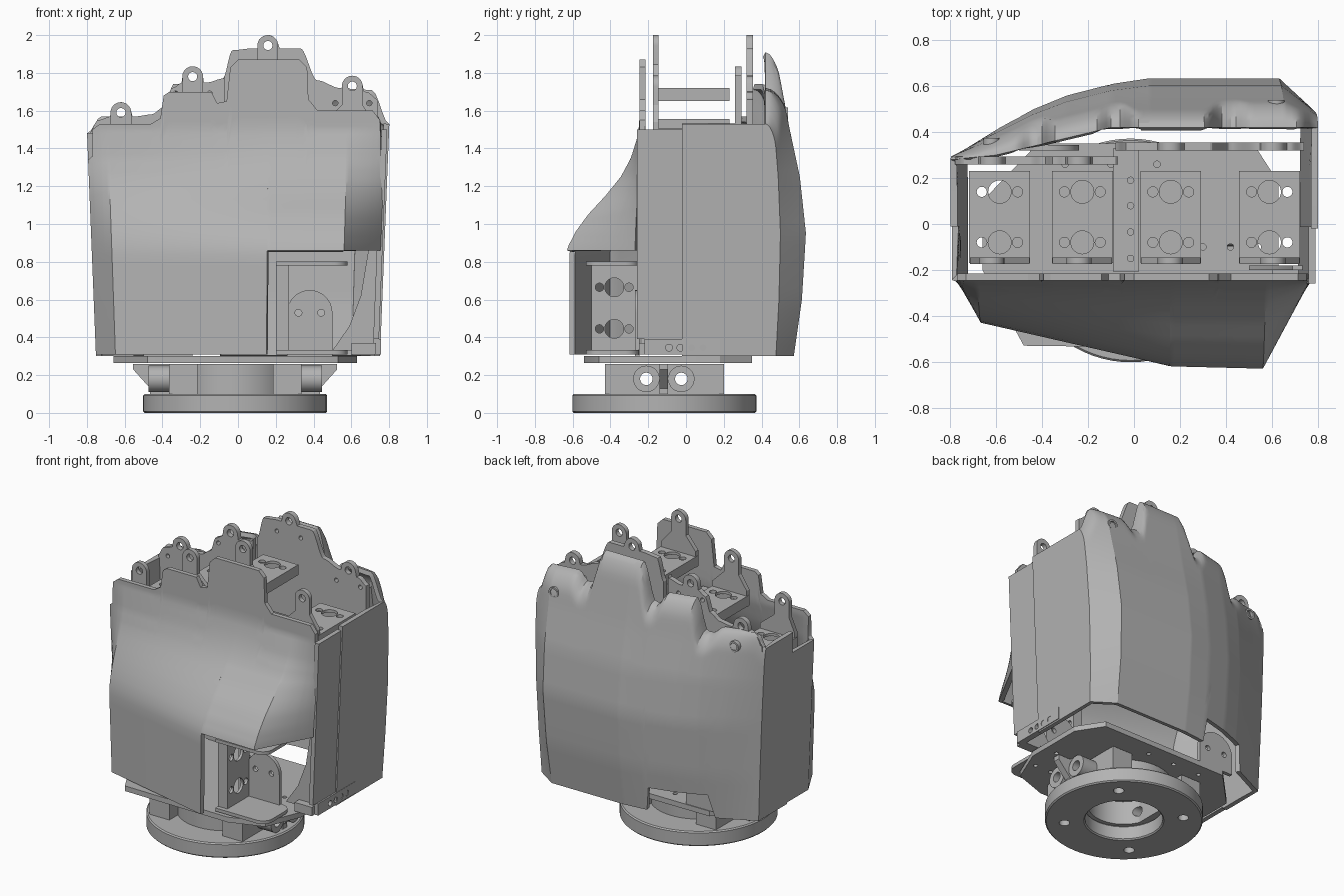
import bpy, bmesh, math
from mathutils import Matrix, Vector

if "Cube" in bpy.data.objects:
    bpy.data.objects.remove(bpy.data.objects["Cube"])

mat = bpy.data.materials.new("matte_grey")
mat.use_nodes = True
GREY = (0.45, 0.45, 0.45, 1)
mat.diffuse_color = GREY
mat.node_tree.nodes["Principled BSDF"].inputs["Base Color"].default_value = GREY
parts = []


def finish(bm, name, keep_normals=False):
    if not keep_normals:
        bmesh.ops.recalc_face_normals(bm, faces=bm.faces)
    me = bpy.data.meshes.new(name)
    bm.to_mesh(me)
    bm.free()
    ob = bpy.data.objects.new(name, me)
    bpy.context.collection.objects.link(ob)
    me.materials.append(mat)
    parts.append(ob)
    return ob


def apply(ob):
    bpy.context.view_layer.objects.active = ob
    for m in list(ob.modifiers):
        bpy.ops.object.modifier_apply(modifier=m.name)


def place(a, b, d, axis):
    return {"x": (d, a, b), "y": (a, d, b), "z": (a, b, d)}[axis]


def plate(name, outline, lo, hi, axis):
    """Flat outline pushed along one axis from lo to hi."""
    bm = bmesh.new()
    f = bm.faces.new([bm.verts.new(place(a, b, lo, axis)) for a, b in outline])
    new = bmesh.ops.extrude_face_region(bm, geom=[f])["geom"]
    step = Vector(place(0, 0, hi - lo, axis))
    bmesh.ops.translate(bm, vec=step, verts=[v for v in new if isinstance(v, bmesh.types.BMVert)])
    return finish(bm, name)


def rect(a0, a1, b0, b1):
    return [(a0, b0), (a1, b0), (a1, b1), (a0, b1)]


def arc(cx, cy, r, start, end, n=14):
    return [(cx + r * math.cos(math.radians(start + (end - start) * i / n)),
             cy + r * math.sin(math.radians(start + (end - start) * i / n))) for i in range(n + 1)]


def rods(bm, spots, length, axis, seg=28):
    turn = {"x": Matrix.Rotation(math.pi / 2, 4, "Y"), "y": Matrix.Rotation(math.pi / 2, 4, "X"),
            "z": Matrix.Identity(4)}[axis]
    for loc, r in spots:
        bmesh.ops.create_cone(bm, cap_ends=True, segments=seg, radius1=r, radius2=r, depth=length,
                              matrix=Matrix.Translation(loc) @ turn)


def drill(ob, spots, length, axis):
    """Cut round holes at (location, radius)."""
    bm = bmesh.new()
    rods(bm, spots, length, axis)
    cutter = finish(bm, "cutter")
    parts.remove(cutter)
    cutter.hide_render = True
    m = ob.modifiers.new("holes", "BOOLEAN")
    m.operation, m.object, m.solver = "DIFFERENCE", cutter, "EXACT"
    apply(ob)
    bpy.data.objects.remove(cutter)


def lerp(table, x, smooth=False):
    if x <= table[0][0]:
        return table[0][1]
    for (x0, y0), (x1, y1) in zip(table, table[1:]):
        if x <= x1:
            t = (x - x0) / (x1 - x0)
            return y0 + (y1 - y0) * (t * t * (3 - 2 * t) if smooth else t)
    return table[-1][1]


def loft(name, columns, lean, dome=0.0, half=16, wall=0.03):
    """Shell from columns (x, outer y, inner y, bottom, top); lean moves outer to inner by height."""
    bm = bmesh.new()
    grid = []
    for x, yo, yi, lo, hi in columns:
        zs = [lo + (1.25 - lo) * j / half for j in range(half)]
        zs += [1.25 + (hi - 1.25) * (1 - (1 - j / half) ** 1.5) for j in range(half + 1)]
        col = []
        for z in zs:
            t = lerp(lean, z)
            if dome:
                u = min(1, max(0, (z - hi + dome) / dome))
                t = max(t, 1 - (1 - t) * math.sqrt(1 - u * u))
            col.append(bm.verts.new((x * (0.925 + 0.05 * z), yo + (yi - yo) * t, z)))
        grid.append(col)
    for a, b in zip(grid, grid[1:]):
        for j in range(2 * half):
            bm.faces.new((a[j], b[j], b[j + 1], a[j + 1]))
    ob = finish(bm, name, True)
    m = ob.modifiers.new("wall", "SOLIDIFY")
    m.thickness, m.offset = wall, -1
    apply(ob)


def samples(a, b, n, extra=()):
    xs = [a + (b - a) * i / n for i in range(n + 1)]
    return sorted(set(round(x, 4) for x in xs + [e for e in extra if a < e < b]))


# Back shell with knuckle scallops and a cutout in the bottom edge
back_out = [(-0.8, 0.3), (-0.6, 0.42), (-0.45, 0.5), (-0.3, 0.56), (-0.1, 0.61), (0.07, 0.635), (0.65, 0.635), (0.8, 0.5)]
back_in = [(-0.8, 0.28), (-0.6, 0.3), (-0.1, 0.42), (0.8, 0.42)]
back_top = [(-0.8, 1.48), (-0.72, 1.57), (-0.52, 1.57), (-0.44, 1.52), (-0.41, 1.52), (-0.34, 1.74), (-0.16, 1.74),
            (-0.1, 1.66), (-0.07, 1.66), (0.02, 1.91), (0.3, 1.91), (0.38, 1.68), (0.43, 1.66),
            (0.5, 1.72), (0.7, 1.71), (0.8, 1.53)]
back_low = [(-0.54, 0.3), (-0.5, 0.46), (-0.12, 0.46), (-0.1, 0.3)]
cols = [(0.8, -0.02, -0.02, 0.3, 1.53), (0.8, 0.25, 0.25, 0.3, 1.53)]
for x in reversed(samples(-0.8, 0.8, 80, [p[0] for p in back_out + back_low])):
    cols.append((x, lerp(back_out, x), lerp(back_in, x), lerp(back_low, x), lerp(back_top, x, True)))
cols += [(-0.8, 0.15, 0.15, 0.3, 1.48), (-0.8, -0.01, -0.01, 0.3, 1.48)]
loft("back_shell", cols, [(0.3, 0.3), (0.6, 0.1), (0.95, 0), (1.25, 0.15), (1.5, 0.4), (1.9, 0.75)], 0.13)

# Screw eyelets at the upper corners of the back shell
for x, y, z in ((0.62, 0.52, 1.58), (-0.62, 0.355, 1.48)):
    bm = bmesh.new()
    rods(bm, [((x, y, z), 0.036)], 0.04, "y")
    drill(finish(bm, "screw_eyelet"), [((x, y, z), 0.024)], 0.2, "y")

# Front shell, flaring forward and down, with a raised tab for each finger
front_out = [(-0.8, -0.24), (-0.69, -0.43), (0.17, -0.62), (0.58, -0.63), (0.78, -0.27)]
front_top = [(-0.8, 1.34), (-0.775, 1.36), (-0.77, 1.5), (-0.73, 1.53), (-0.46, 1.53), (-0.41, 1.56),
             (-0.39, 1.68), (-0.36, 1.7), (-0.14, 1.7), (-0.11, 1.64), (-0.06, 1.65), (-0.04, 1.83),
             (0, 1.87), (0.32, 1.87), (0.36, 1.83), (0.37, 1.66), (0.42, 1.6), (0.71, 1.6), (0.75, 1.55), (0.76, 1.38)]
front_lean = [(0.87, 0), (0.96, 0.12), (1.05, 0.29), (1.15, 0.53), (1.25, 0.74), (1.35, 0.88), (1.5, 1)]


def front_cols(a, b, n, low):
    return [(x, lerp(front_out, x), -0.245, low, lerp(front_top, x))
            for x in samples(a, b, n, [p[0] for p in front_out + front_top])]


loft("front_shell", [(-0.8, 0, 0, 0.31, 1.34)] + front_cols(-0.8, 0.16, 40, 0.31), front_lean)
loft("thumb_hood", front_cols(0.16, 0.78, 30, 0.86), front_lean)
loft("left_side_panel", [(0.79, -0.26, -0.26, 0.39, 1.5), (0.79, -0.01, -0.01, 0.39, 1.5)], front_lean)

# Row of screw holes below the side panel
strip = plate("left_screw_strip", rect(-0.22, 0.18, 0.31, 0.39), 0.715, 0.757, "x")
drill(strip, [((0.73, y, 0.345), 0.018) for y in (-0.09, -0.03, 0.03, 0.09)], 0.2, "x")
plate("corner_block", rect(0.6, 0.73, 0.31, 0.37), -0.25, -0.18, "y")
plate("inner_fin", [(0.5, 0.33), (0.73, 0.33), (0.74, 0.86), (0.69, 0.86), (0.65, 0.62), (0.59, 0.46)],
      -0.2, -0.18, "y")

# Base flange, neck and base plate
CX, CY = -0.015, -0.115


def ring(name, radius, bore, z0, z1):
    ob = plate(name, arc(CX, CY, radius, 0, 360, 72)[:-1], z0, z1, "z")
    drill(ob, [((CX, CY, z0), bore)], 1, "z")
    return ob


flange = ring("base_flange", 0.487, 0.24, 0, 0.1)
b = flange.modifiers.new("edge", "BEVEL")
b.width, b.limit_method, b.angle_limit = 0.008, "ANGLE", 1.0
apply(flange)
drill(flange, [((CX + sx * 0.26, CY + sy * 0.26, 0.05), 0.033) for sx in (-1, 1) for sy in (-1, 1)], 0.3, "z")
cable_holes = [((CX, y, 0.18), 0.033) for y in (-0.21, -0.025)]
drill(ring("neck_core", 0.3, 0.22, 0.1, 0.26), cable_holes, 2, "x")
for s, side in ((1, "left"), (-1, "right")):
    plate(side + "_neck_rib", [(CX + s * x, z) for x, z in
          ((0.3, 0.1), (0.45, 0.1), (0.45, 0.13), (0.54, 0.23), (0.54, 0.26), (0.3, 0.26))],
          -0.14, -0.095, "y")
    x0, x1 = sorted((CX + s * 0.2, CX + s * 0.35))
    pillar = plate(side + "_neck_pillar", rect(x0, x1, -0.43, 0.2), 0.1, 0.26, "z")
    drill(pillar, cable_holes, 2, "x")
    bm = bmesh.new()
    rods(bm, [((CX + s * 0.39, y, 0.18), 0.07) for y in (-0.21, -0.025)], 0.14, "x")
    drill(finish(bm, side + "_cable_tubes"), cable_holes, 2, "x")
base = plate("base_plate", [(-0.66, -0.2), (-0.48, -0.53), (0.3, -0.54), (0.53, -0.46), (0.63, -0.22),
                            (0.63, 0.18), (0.52, 0.35), (-0.42, 0.35), (-0.66, 0.1)], 0.265, 0.3, "z")
drill(base, [((x, y, 0.28), 0.014) for x in (0.3, 0.42, 0.54) for y in (-0.3, -0.1)]
      + [((x, 0.26, 0.28), 0.014) for x in (-0.3, -0.1, 0.1)], 0.2, "z")


# Rounded upright mounting tabs at the front opening and the back cutout
def mount_tab(name, x0, x1, top, y):
    r = (x1 - x0) / 2
    mid = x0 + r
    ob = plate(name, [(x0, 0.3), (x1, 0.3)] + arc(mid, top - r, r, 0, 180), y, y + 0.025, "y")
    drill(ob, [((mid + s * r * 0.5, y, top - r), 0.018) for s in (-1, 1)], 0.2, "y")


mount_tab("front_mount_tab", 0.26, 0.5, 0.65, -0.27)
mount_tab("back_mount_tab", -0.5, -0.24, 0.55, 0.32)


# Motor tray: holed sheet with folded edges, turned into place by a matrix
def tray(name, width, length, matrix):
    w, h, t = width / 2, 0.07, 0.018
    ob = plate(name, [(-w, -h), (-w, 0), (w, 0), (w, -h), (w - t, -h), (w - t, -t), (t - w, -t), (t - w, -h)],
               -length / 2, length / 2, "y")
    spots = []
    for y in (-0.11, 0.11):
        spots += [((0, y, 0), 0.05), ((-0.078, y, 0), 0.022), ((0.078, y, 0), 0.022)]
    drill(ob, spots, 0.1, "z")
    ob.data.transform(matrix)


# Finger stations: tray and front lug
fingers = [(-0.62, 1.59, -0.585), (-0.24, 1.78, -0.225), (0.158, 1.945, 0.16), (0.605, 1.73, 0.59)]
for i, (x, z, cx) in enumerate(fingers):
    tag = "finger_%d_" % (i + 1)
    tray(tag + "tray", 0.265, 0.4, Matrix.Translation((cx, 0.03, z - 0.225)))
    lug = plate(tag + "front_lug", [(cx - 0.13, z - 0.3), (cx + 0.13, z - 0.3), (cx + 0.13, z - 0.19),
                (x + 0.055, z - 0.1)] + arc(x, z, 0.055, 0, 180) + [(x - 0.055, z - 0.1), (cx - 0.13, z - 0.19)],
                -0.175, -0.145, "y")
    drill(lug, [((x, -0.16, z), 0.024)], 0.2, "y")

# Two scalloped back plates, each carrying a pair of rounded lugs
plate_top = [(-0.79, 1.48), (-0.74, 1.55), (-0.67, 1.57), (-0.54, 1.57), (-0.46, 1.58), (-0.39, 1.62),
             (-0.35, 1.72), (-0.29, 1.75), (-0.16, 1.75), (-0.08, 1.77), (-0.03, 1.92), (0.08, 1.93),
             (0.33, 1.93), (0.42, 1.76), (0.54, 1.72), (0.68, 1.7), (0.74, 1.66)]


def plate_height(x):
    h = lerp(plate_top, x, True)
    for fx, fz, _ in fingers:
        if abs(x - fx) < 0.055:
            h = max(h, fz + math.sqrt(0.055 ** 2 - (x - fx) ** 2))
    return h


for name, x0, x1, low, y, pair in (("right_back_plate", -0.78, -0.07, 1.2, 0.26, fingers[:2]),
                                   ("left_back_plate", -0.08, 0.74, 1.3, 0.32, fingers[2:])):
    top = [(x, plate_height(x)) for x in samples(x0, x1, 90)]
    ob = plate(name, [(x1, low), (x0, low)] + top, y, y + 0.035, "y")
    spots = []
    for fx, fz, _ in pair:
        spots += [((fx, y, fz), 0.024)] + [((fx + s * 0.09, y, fz - 0.09), 0.014) for s in (-1, 1)]
    drill(ob, spots, 0.2, "y")

# Middle spine
spine = plate("middle_spine", rect(-0.09, 0.02, -0.21, 0.33), 1.46, 1.5, "z")
drill(spine, [((-0.015, y, 1.48), 0.014) for y in (-0.15, -0.035, 0.08, 0.19)], 0.2, "z")

# Thumb motor tray with rounded end plates
tray("thumb_tray", 0.24, 0.45, Matrix.Translation((0.27, -0.38, 0.555))
     @ Matrix.Rotation(math.pi / 2, 4, "Z") @ Matrix.Rotation(math.pi / 2, 4, "X"))
for name, z in (("thumb_lower_plate", 0.31), ("thumb_upper_plate", 0.78)):
    plate(name, [(0.2, -0.53), (0.51, -0.53)] + arc(0.51, -0.46, 0.07, -80, 0, 6)
          + arc(0.51, -0.32, 0.07, 0, 90, 6) + [(0.2, -0.25)], z, z + 0.022, "z")

# Smooth curved surfaces, crisp edges
bpy.ops.object.select_all(action="DESELECT")
for ob in parts:
    ob.select_set(True)
bpy.context.view_layer.objects.active = parts[0]
bpy.ops.object.shade_smooth_by_angle(angle=math.radians(25))
